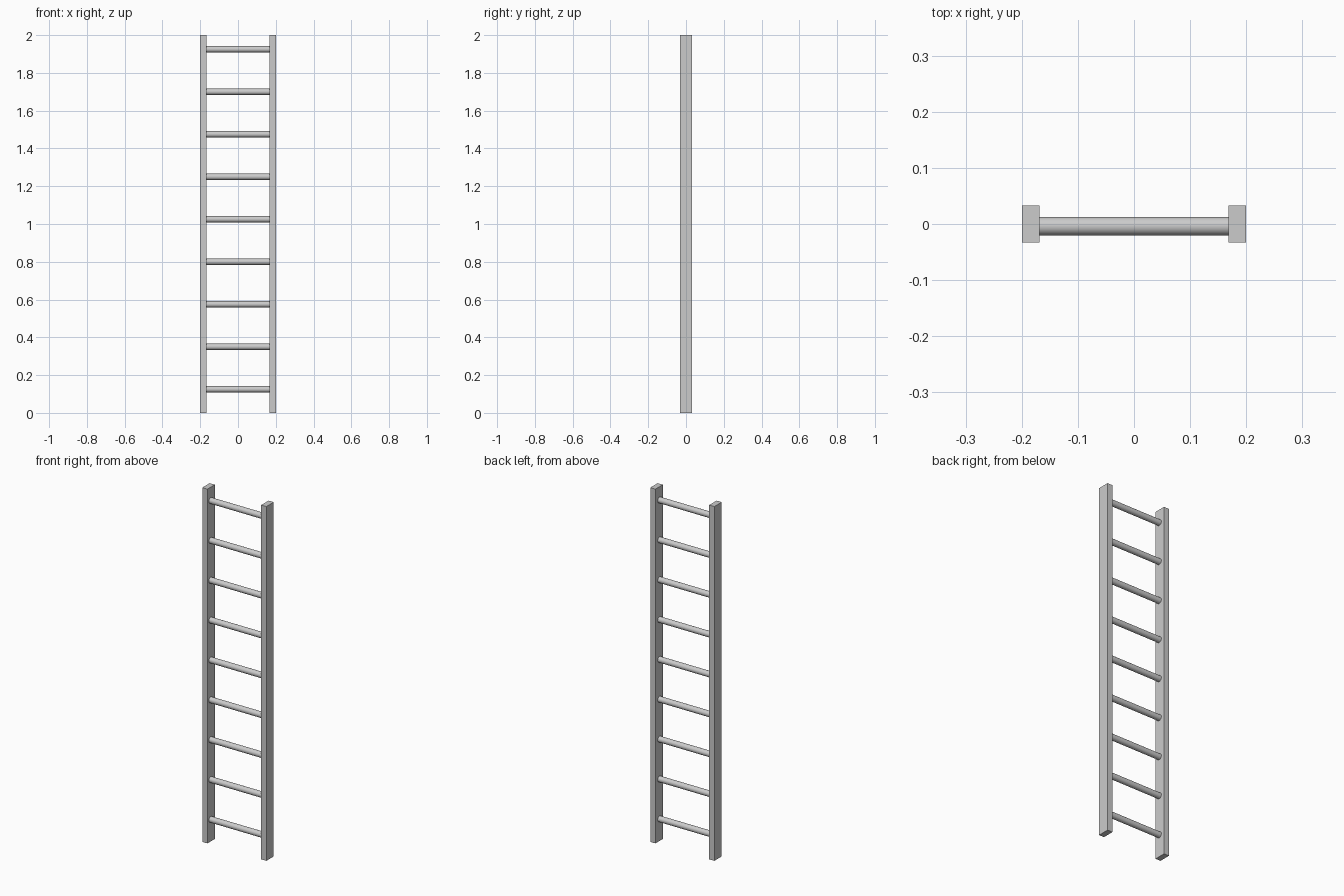
import bpy
import math

cube = bpy.data.objects.get("Cube")
if cube:
    bpy.data.objects.remove(cube, do_unlink=True)

HEIGHT = 2.0
HALF_WIDTH = 0.2
RAIL_WIDTH = 0.032
RAIL_DEPTH = 0.066
RUNG_RADIUS = 0.0165
RUNG_COUNT = 9
FIRST_RUNG, RUNG_STEP = 0.125, 0.225
RUNG_Y = -0.004

GREY = (0.6, 0.6, 0.6, 1)
grey = bpy.data.materials.new("plain grey")
grey.use_nodes = True
grey.diffuse_color = GREY
grey.node_tree.nodes["Principled BSDF"].inputs["Base Color"].default_value = GREY


def finish(name):
    obj = bpy.context.object
    obj.name = name
    obj.data.materials.append(grey)
    return obj


# Upright side rails
for side, sign in (("left", 1), ("right", -1)):
    x = sign * (HALF_WIDTH - RAIL_WIDTH / 2)
    bpy.ops.mesh.primitive_cube_add(size=1, location=(x, 0, HEIGHT / 2))
    rail = finish(side + "_rail")
    rail.scale = (RAIL_WIDTH, RAIL_DEPTH, HEIGHT)
    bpy.ops.object.transform_apply(location=False, rotation=False, scale=True)

# Round rungs between the inner faces of the rails
rung_length = 2 * (HALF_WIDTH - RAIL_WIDTH)
for i in range(RUNG_COUNT):
    bpy.ops.mesh.primitive_cylinder_add(
        vertices=32, radius=RUNG_RADIUS, depth=rung_length,
        location=(0, RUNG_Y, FIRST_RUNG + i * RUNG_STEP),
        rotation=(0, math.pi / 2, 0))
    finish(f"rung_{i + 1}")
    bpy.ops.object.shade_smooth_by_angle(angle=math.radians(40))
